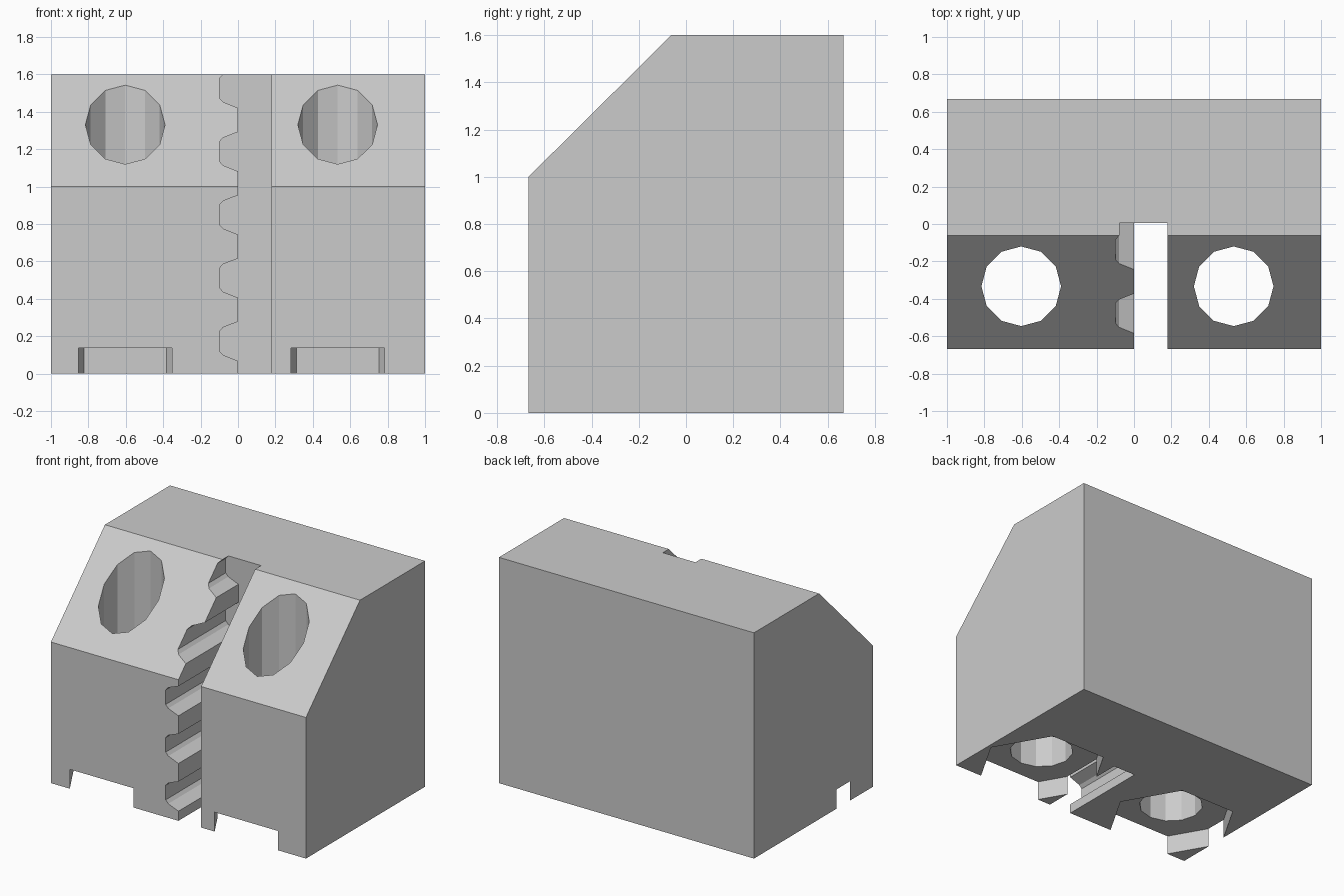
import bpy
import bmesh
from math import cos, sin, tau
from mathutils import Vector

old = bpy.data.objects.get("Cube")
if old:
    bpy.data.objects.remove(old, do_unlink=True)

grey = bpy.data.materials.new("light_grey")
grey.use_nodes = True
grey.diffuse_color = (0.6, 0.6, 0.6, 1)
grey.node_tree.nodes["Principled BSDF"].inputs["Base Color"].default_value = (0.6, 0.6, 0.6, 1)


def prism(name, points, sweep):
    """Extrude a planar outline along the sweep vector."""
    bm = bmesh.new()
    face = bm.faces.new([bm.verts.new(p) for p in points])
    ext = bmesh.ops.extrude_face_region(bm, geom=[face])
    moved = [g for g in ext["geom"] if isinstance(g, bmesh.types.BMVert)]
    bmesh.ops.translate(bm, verts=moved, vec=Vector(sweep))
    bmesh.ops.recalc_face_normals(bm, faces=bm.faces)
    mesh = bpy.data.meshes.new(name)
    bm.to_mesh(mesh)
    bm.free()
    mesh.materials.append(grey)
    obj = bpy.data.objects.new(name, mesh)
    bpy.context.collection.objects.link(obj)
    return obj


def column(name, sides, radius, x, y, z, height):
    """Upright regular prism with a corner pointing along x."""
    ring = [(x + radius * cos(tau * i / sides), y + radius * sin(tau * i / sides), z)
            for i in range(sides)]
    return prism(name, ring, (0, 0, height))


def cut(target, cutter):
    cutter.hide_render = True
    mod = target.modifiers.new(cutter.name, 'BOOLEAN')
    mod.operation = 'DIFFERENCE'
    mod.solver = 'EXACT'
    mod.object = cutter
    bpy.context.view_layer.objects.active = target
    bpy.ops.object.modifier_apply(modifier=mod.name)
    bpy.data.objects.remove(cutter, do_unlink=True)


# Block with a sloped upper front
DEPTH, HEIGHT = 0.667, 1.6
side = [(-DEPTH, 0), (DEPTH, 0), (DEPTH, HEIGHT), (-0.062, HEIGHT), (-DEPTH, 1.0)]
block = prism("clamp_block", [(-1, y, z) for y, z in side], (2, 0, 0))

# Belt slot, toothed along one wall
notch = [(0, 0.068), (-0.08, 0.1), (-0.1, 0.122), (-0.1, 0.225), (-0.08, 0.247), (0, 0.278)]
outline = [(0.178, 2), (0.178, -0.2), (0, -0.2)]
for i in range(5):
    outline += [(x, z + i * 0.338) for x, z in notch]
outline.append((0, 2))
cut(block, prism("belt_slot", [(x, -1, z) for x, z in outline], (0, 1.005, 0)))

# Bolt holes and hexagonal nut pockets
for label, x in (("right", -0.603), ("left", 0.533)):
    cut(block, column(label + "_nut_pocket", 6, 0.442, x, -0.333, -0.2, 0.337))
    cut(block, column(label + "_bolt_hole", 12, 0.213, x, -0.333, -0.3, 2.3))
